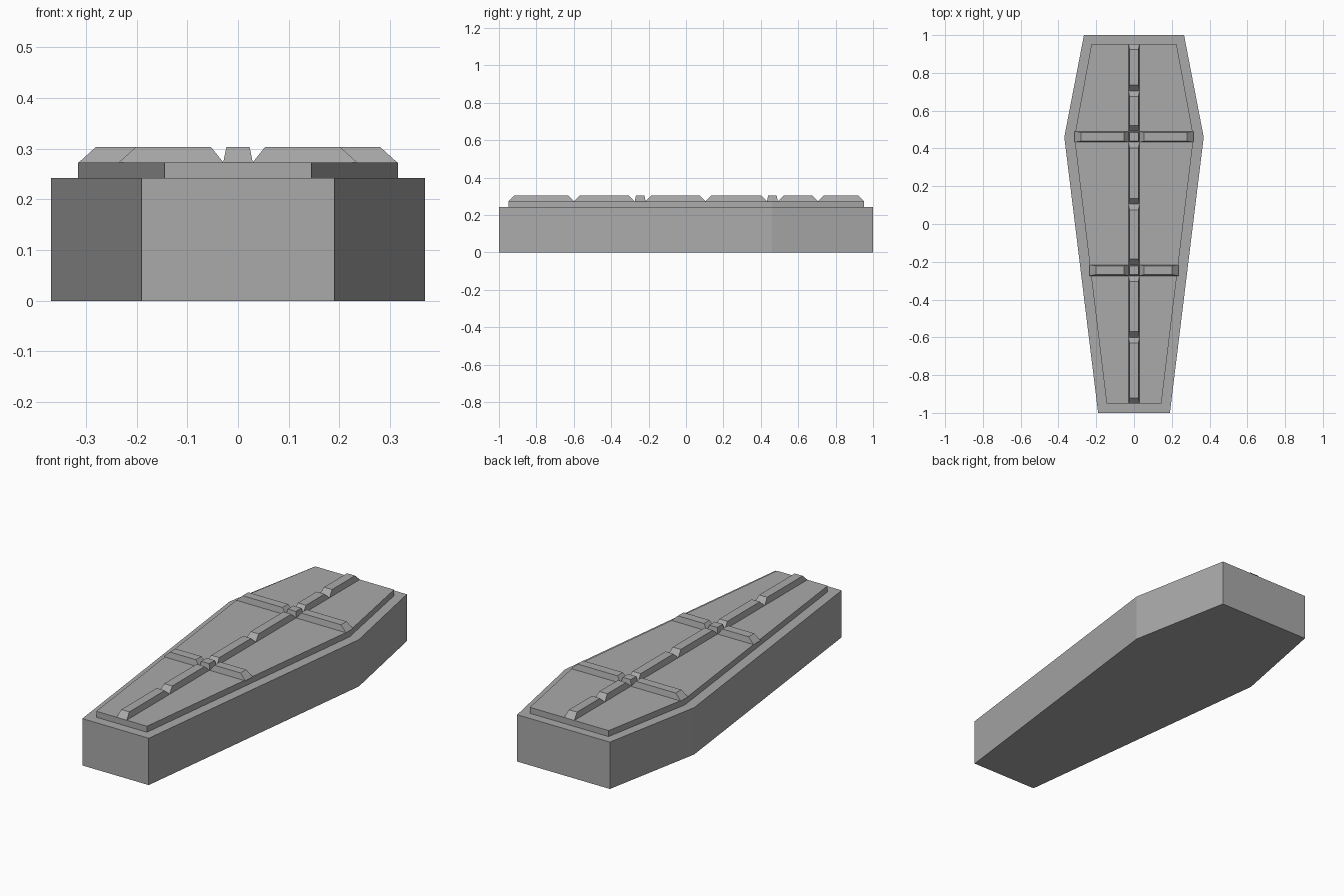
import bpy, bmesh

default = bpy.data.objects.get("Cube")
if default:
    bpy.data.objects.remove(default, do_unlink=True)

stone = bpy.data.materials.new("grey_stone")
stone.use_nodes = True
grey = (0.40, 0.40, 0.40, 1)
stone.diffuse_color = grey
stone.node_tree.nodes["Principled BSDF"].inputs["Base Color"].default_value = grey


def loft(name, lower, upper):
    """Solid between two matching outlines of 3D points."""
    bm = bmesh.new()
    a = [bm.verts.new(p) for p in lower]
    b = [bm.verts.new(p) for p in upper]
    n = len(a)
    bm.faces.new(a[::-1])
    bm.faces.new(b)
    for i in range(n):
        j = (i + 1) % n
        bm.faces.new((a[i], a[j], b[j], b[i]))
    bmesh.ops.recalc_face_normals(bm, faces=bm.faces)
    mesh = bpy.data.meshes.new(name)
    bm.to_mesh(mesh)
    bm.free()
    mesh.materials.append(stone)
    obj = bpy.data.objects.new(name, mesh)
    bpy.context.collection.objects.link(obj)
    return obj


def hexagonal_slab(name, stations, z0, z1):
    """Six-sided slab from (y, half width) stations, front to back."""
    outline = [(w, y) for y, w in stations] + [(-w, y) for y, w in stations[::-1]]
    return loft(name, [(x, y, z0) for x, y in outline], [(x, y, z1) for x, y in outline])


LID_TOP, BAR_TOP = 0.273, 0.303


def bar(name, x0, x1, y0, y1, slope_x0, slope_x1, slope_y0, slope_y1):
    """Raised strip whose four sides lean inward."""
    def rect(a, b, c, d, z):
        return [(a, c, z), (b, c, z), (b, d, z), (a, d, z)]
    return loft(name, rect(x0, x1, y0, y1, LID_TOP),
                rect(x0 + slope_x0, x1 - slope_x1, y0 + slope_y0, y1 - slope_y1, BAR_TOP))


# Box and stepped lid
hexagonal_slab("coffin_box", [(-1, 0.19), (0.46, 0.369), (1, 0.265)], 0, 0.242)
hexagonal_slab("coffin_lid", [(-0.95, 0.145), (0.46, 0.316), (0.953, 0.225)], 0.242, LID_TOP)

# Lengthwise strips
HALF, LEAN = 0.029, 0.006
spans = [(-0.95, -0.60), (-0.60, -0.275), (-0.216, 0.105),
         (0.105, 0.433), (0.492, 0.705), (0.705, 0.953)]
for i, (y0, y1) in enumerate(spans):
    bar(f"long_strip_{i + 1}", -HALF, HALF, y0, y1, LEAN, LEAN, 0.03, 0.03)

# Crossing studs with a strip to each side
for label, yc, reach in (("lower", -0.245, 0.235), ("upper", 0.462, 0.314)):
    y0, y1 = yc - HALF, yc + HALF
    bar(f"{label}_stud", -HALF, HALF, y0, y1, LEAN, LEAN, LEAN, LEAN)
    bar(f"{label}_left_strip", HALF, reach, y0, y1, 0.024, 0.033, LEAN, LEAN)
    bar(f"{label}_right_strip", -reach, -HALF, y0, y1, 0.033, 0.024, LEAN, LEAN)
